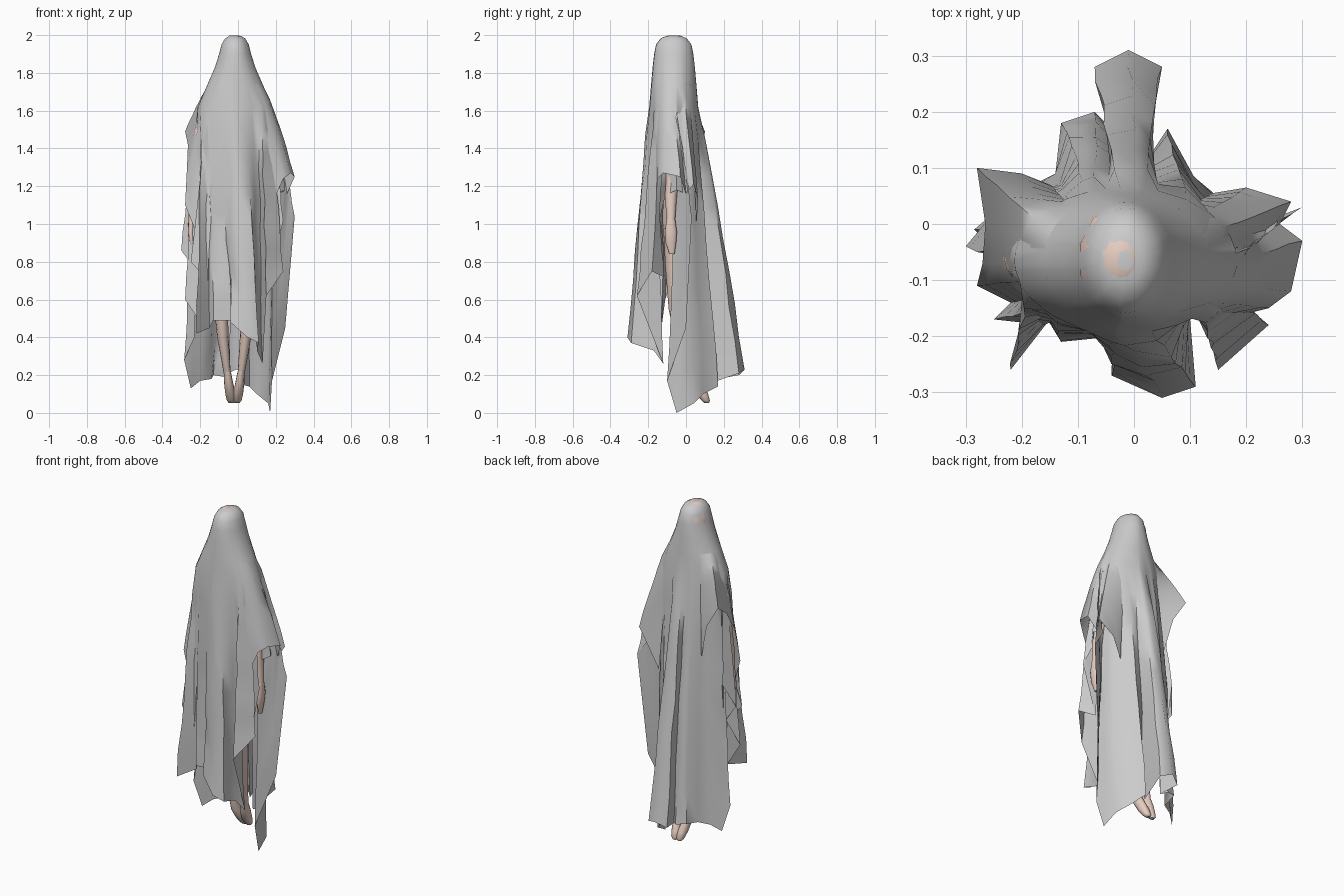
import bpy, math, random
from mathutils import Vector

random.seed(4)
CX, CY = -0.015, -0.065

skin = bpy.data.materials.new("skin")
skin.diffuse_color = (0.80, 0.62, 0.54, 1)


def finish(name, verts, faces, mat=None, angle=60):
    me = bpy.data.meshes.new(name)
    me.from_pydata(verts, [], faces)
    me.update()
    ob = bpy.data.objects.new(name, me)
    bpy.context.collection.objects.link(ob)
    if mat:
        me.materials.append(mat)
    bpy.ops.object.select_all(action='DESELECT')
    ob.select_set(True)
    bpy.context.view_layer.objects.active = ob
    bpy.ops.object.shade_smooth_by_angle(angle=math.radians(angle))
    return ob


def body_loft(name, rings, sides=12):
    """Closed tube through horizontal ellipses (x, y, z, rx, ry), top to bottom."""
    verts, faces = [], []
    for x, y, z, rx, ry in rings:
        for i in range(sides):
            a = 2 * math.pi * i / sides
            verts.append((x + rx * math.cos(a), y + ry * math.sin(a), z))
    for r in range(len(rings) - 1):
        for i in range(sides):
            j = (i + 1) % sides
            faces.append((r * sides + j, r * sides + i, (r + 1) * sides + i, (r + 1) * sides + j))
    faces.append(tuple(range(sides)))
    faces.append(tuple(reversed(range(len(verts) - sides, len(verts)))))
    return finish(name, verts, faces, skin)


def fall(top, hem, steps, power, jitter):
    """Rows of cloth points hanging from the top line to the hem line."""
    rows = []
    for s in range(1, steps + 1):
        t = s / steps
        for a, h in zip(top, hem):
            p = a.lerp(Vector(h), t ** power)
            p.z = a.z + (h[2] - a.z) * t
            if s < steps:
                p.x += random.uniform(-jitter, jitter)
                p.y += random.uniform(-jitter, jitter)
            rows.append(tuple(p))
    return rows


# Hem corners of the sheet, counter-clockwise from the front: ridges and valleys
hem = [
    (-0.04, -0.27, 0.48), (0.05, -0.31, 0.40), (0.11, -0.29, 0.37),
    (0.10, -0.17, 0.33), (0.13, -0.12, 0.26), (0.15, -0.26, 0.62),
    (0.24, -0.18, 0.75), (0.17, -0.12, 0.72), (0.24, -0.14, 1.02),
    (0.19, -0.11, 1.15), (0.25, -0.05, 1.18), (0.22, 0.00, 1.16),
    (0.30, 0.03, 1.04), (0.25, 0.00, 0.45), (0.18, -0.10, 0.17),
    (0.17, -0.05, 0.00), (0.16, 0.04, 0.05), (0.10, 0.09, 0.10),
    (0.06, 0.17, 0.14), (0.02, 0.11, 0.15), (0.05, 0.28, 0.21),
    (-0.01, 0.31, 0.23), (-0.07, 0.28, 0.20), (-0.04, 0.17, 0.18),
    (-0.07, 0.20, 0.19), (-0.13, 0.18, 0.20), (-0.14, 0.09, 0.18),
    (-0.20, 0.06, 0.17), (-0.25, 0.02, 0.13), (-0.285, -0.01, 0.28),
    (-0.23, -0.06, 0.40), (-0.25, 0.02, 1.00), (-0.30, -0.04, 0.86),
    (-0.22, -0.06, 0.75), (-0.28, -0.11, 0.60), (-0.18, -0.13, 0.45),
    (-0.22, -0.26, 0.42), (-0.15, -0.17, 0.45), (-0.13, -0.21, 0.49),
    (-0.03, -0.20, 0.49),
]
n = len(hem)
start = math.atan2(hem[0][1] - CY, hem[0][0] - CX)
angles = sorted((math.atan2(y - CY, x - CX) - start) % (2 * math.pi) for x, y, z in hem)
# blend with even spacing so that folded cloth gathers evenly on the shoulders
angles = [start + 0.7 * a + 0.3 * 2 * math.pi * i / n for i, a in enumerate(angles)]

# Draped sheet: head and shoulder rings, then straight falls to the hem
upper = [(1.996, .03, .04), (1.982, .054, .07), (1.95, .072, .094), (1.90, .085, .104),
         (1.83, .107, .112), (1.74, .146, .120), (1.62, .198, .130)]
verts = [(CX, CY, 1.999)]
for z, rx, ry in upper:
    for a in angles:
        verts.append((CX + rx * math.cos(a), CY + ry * math.sin(a), z))
top = [Vector(v) for v in verts[-n:]]
steps = 8
verts += fall(top, hem, steps, 0.88, .005)
faces = [(0, 1 + i, 1 + (i + 1) % n) for i in range(n)]
for r in range(len(upper) + steps - 1):
    for i in range(n):
        j = (i + 1) % n
        a, b = 1 + r * n, 1 + (r + 1) * n
        faces.append((a + i, b + i, b + j, a + j))
finish("draped_sheet", verts, faces)

# Loose flaps of the sheet hanging over each shoulder and arm
flaps = {
    "right_shoulder_flap": (-50, 50, [
        (0.20, -0.16, 1.15), (0.24, -0.15, 1.24), (0.28, -0.12, 1.27), (0.30, -0.03, 1.25),
        (0.26, 0.00, 1.16), (0.28, 0.04, 1.21), (0.20, 0.065, 1.12), (0.14, 0.055, 1.0)]),
    "left_shoulder_flap": (130, 235, [
        (-0.15, 0.07, 1.15), (-0.20, 0.09, 1.36), (-0.28, 0.10, 1.49), (-0.265, 0.0, 1.42),
        (-0.27, -0.07, 1.30), (-0.28, -0.11, 1.10), (-0.22, -0.14, 0.95), (-0.25, -0.17, 0.80),
        (-0.16, -0.18, 0.70)]),
}
for name, (a0, a1, line) in flaps.items():
    k = len(line)
    edge = []
    for i in range(k):
        a = math.radians(a0 + (a1 - a0) * i / (k - 1))
        edge.append(Vector((CX + .146 * math.cos(a), CY + .120 * math.sin(a), 1.74)))
    pts = [tuple(e) for e in edge] + fall(edge, line, 6, 0.8, .002)
    quads = [(r * k + i, (r + 1) * k + i, (r + 1) * k + i + 1, r * k + i + 1)
             for r in range(6) for i in range(k - 1)]
    finish(name, pts, quads)

# Head and neck, showing through the cloth in patches at the crown
head = []
for k in range(1, 10):
    f = math.pi * k / 10
    head.append((-0.022, -0.063, 1.873 + 0.131 * math.cos(f),
                 0.081 * math.sin(f), 0.103 * math.sin(f)))
body_loft("head", head, 11)
body_loft("neck", [(-0.02, -0.05, 1.80, .04, .045), (-0.02, -0.05, 1.62, .05, .05)])

# Torso
body_loft("torso", [(-0.02, -0.05, 1.66, .06, .05), (-0.02, -0.05, 1.60, .14, .08),
                    (-0.02, -0.06, 1.45, .14, .10), (-0.02, -0.05, 1.22, .11, .08),
                    (-0.02, -0.04, 1.02, .135, .09), (-0.02, -0.04, 0.90, .11, .08)], 16)

# Limbs, mirrored about the body's midline
for side, s in (("left", -1), ("right", 1)):
    def m(rings):
        return [(-0.02 + s * x, y, z, rx, ry) for x, y, z, rx, ry in rings]
    body_loft(side + "_leg", m([(.07, -.04, .98, .065, .08), (.07, -.05, .78, .055, .06),
                                (.07, -.05, .55, .036, .042), (.06, -.02, .40, .030, .040),
                                (.036, .04, .20, .018, .024)]))
    body_loft(side + "_foot", m([(.036, .035, .22, .018, .026), (.030, .055, .16, .024, .036),
                                 (.020, .085, .10, .027, .032), (.016, .105, .065, .023, .022),
                                 (.015, .11, .052, .013, .012)]))
    body_loft(side + "_arm", m([(.15, -.05, 1.58, .025, .035), (.18, -.06, 1.50, .032, .040),
                                (.20, -.07, 1.27, .030, .034), (.21, -.08, 1.15, .028, .032),
                                (.225, -.08, 1.02, .018, .022)]))
    body_loft(side + "_hand", m([(.225, -.08, 1.03, .017, .022), (.23, -.08, .96, .016, .032),
                                 (.225, -.08, .90, .014, .028), (.22, -.075, .84, .008, .014)]))
